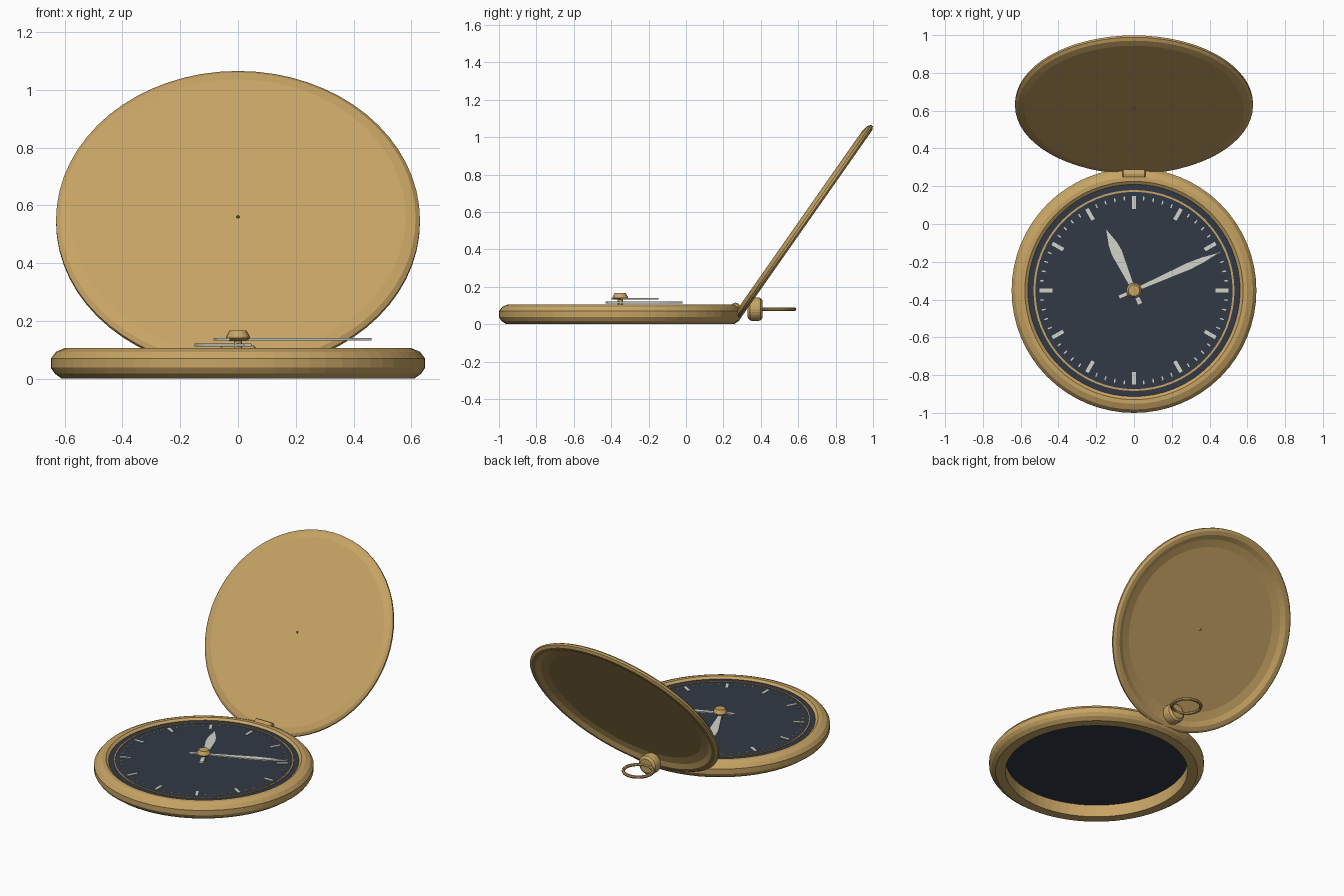
import bpy, bmesh, math
from mathutils import Matrix, Vector

if "Cube" in bpy.data.objects:
    bpy.data.objects.remove(bpy.data.objects["Cube"])

SEG = 64
CY = -0.352                      # centre of the watch body in y


def material(name, rgb):
    m = bpy.data.materials.new(name)
    m.diffuse_color = (*rgb, 1)
    m.use_nodes = True
    m.node_tree.nodes["Principled BSDF"].inputs["Base Color"].default_value = m.diffuse_color
    return m


GOLD = material("gold", (0.57, 0.37, 0.127))
NAVY = material("navy", (0.031, 0.041, 0.061))
PALE = material("pale_silver", (0.64, 0.66, 0.59))


def finish(name, bm, mat, matrix=Matrix()):
    bmesh.ops.recalc_face_normals(bm, faces=bm.faces)
    me = bpy.data.meshes.new(name)
    bm.to_mesh(me)
    bm.free()
    me.materials.append(mat)
    ob = bpy.data.objects.new(name, me)
    ob.matrix_world = matrix
    bpy.context.collection.objects.link(ob)
    return ob


def lathe(name, profile, mat, matrix=Matrix(), seg=SEG, closed=True):
    """Revolve (radius, height) points round z; closed joins last to first, else caps the ends."""
    bm = bmesh.new()
    rings = [[bm.verts.new((r * math.cos(2 * math.pi * i / seg),
                            r * math.sin(2 * math.pi * i / seg), z)) for i in range(seg)]
             for r, z in profile]
    pairs = list(zip(rings, rings[1:]))
    if closed:
        pairs.append((rings[-1], rings[0]))
    else:
        bm.faces.new(rings[0])
        bm.faces.new(rings[-1])
    for a, b in pairs:
        for i in range(seg):
            j = (i + 1) % seg
            bm.faces.new((a[i], a[j], b[j], b[i]))
    return finish(name, bm, mat, matrix)


def hand(name, half, z0, z1, angle):
    """Symmetric outline of (distance, half width) points, extruded upwards."""
    pts = half + [(d, -w) for d, w in reversed(half) if w > 0]
    bm = bmesh.new()
    face = bm.faces.new([bm.verts.new((d, w, z0)) for d, w in pts])
    ext = bmesh.ops.extrude_face_region(bm, geom=[face])["geom"]
    bmesh.ops.translate(bm, vec=(0, 0, z1 - z0),
                        verts=[v for v in ext if isinstance(v, bmesh.types.BMVert)])
    return finish(name, bm, PALE, BODY @ Matrix.Rotation(math.radians(angle), 4, 'Z'))


BODY = Matrix.Translation((0, CY, 0))

# Case ring, open underneath
lathe("case", [(0.55, 0), (0.61, 0), (0.635, 0.018), (0.648, 0.038), (0.648, 0.07),
               (0.63, 0.093), (0.60, 0.106), (0.578, 0.106), (0.567, 0.098), (0.55, 0.085)],
      GOLD, BODY)

# Dial plate and its thin ring
lathe("dial", [(0.568, 0.08), (0.568, 0.094)], NAVY, BODY, closed=False)
lathe("dial_ring", [(0.522, 0.09), (0.532, 0.09), (0.532, 0.098), (0.522, 0.098)], GOLD, BODY)

# Hour and minute marks
bm = bmesh.new()
for i in range(60):
    r0, width = (0.432, 0.02) if i % 5 == 0 else (0.478, 0.007)
    r1 = 0.499
    m = (Matrix.Rotation(math.radians(6 * i), 4, 'Z')
         @ Matrix.Translation(((r0 + r1) / 2, 0, 0.0955))
         @ Matrix.Diagonal((r1 - r0, width, 0.005, 1)))
    bmesh.ops.create_cube(bm, size=1, matrix=m)
finish("dial_marks", bm, PALE, BODY)

# Hands
hand("hour_hand", [(-0.08, 0.014), (0.0, 0.012), (0.06, 0.016), (0.22, 0.031),
                   (0.27, 0.026), (0.365, 0)], 0.111, 0.122, 114.5)
hand("minute_hand", [(-0.088, 0.011), (0.0, 0.010), (0.06, 0.012), (0.32, 0.021),
                     (0.40, 0.016), (0.505, 0)], 0.132, 0.14, 24)

# Centre pin and hub
lathe("hand_pin", [(0.014, 0.085), (0.014, 0.14)], GOLD, BODY, 16, False)
lathe("hand_hub", [(0.03, 0.131), (0.041, 0.14), (0.041, 0.146), (0.03, 0.166)],
      GOLD, BODY, 16, False)

# Open lid: shallow dish with a pinhole, leaning back
lid_matrix = Matrix.Translation((0, 0.629, 0.548)) @ Matrix.Rotation(math.radians(55), 4, 'X')
lathe("lid", [(0.006, 0.022), (0.58, 0.022), (0.615, 0.014), (0.63, 0.002), (0.63, -0.01),
              (0.615, -0.02), (0.59, -0.02), (0.56, -0.004), (0.51, 0.006), (0.006, 0.006)],
      GOLD, lid_matrix)

# Hinge barrel
along_x = Matrix.Translation((0, 0.265, 0.09)) @ Matrix.Rotation(math.pi / 2, 4, 'Y')
lathe("hinge", [(0.018, -0.062), (0.025, -0.055), (0.025, 0.055), (0.018, 0.062)],
      GOLD, along_x, 16, False)

# Crown behind the case
along_y = Matrix.Translation((0, 0.37, 0.08)) @ Matrix.Rotation(-math.pi / 2, 4, 'X')
lathe("crown", [(0.045, -0.04), (0.06, -0.028), (0.063, -0.015), (0.063, 0.015),
                (0.06, 0.028), (0.045, 0.04)], GOLD, along_y, 24, False)

# Bow ring lying flat
bow = [(0.088 + 0.01 * math.cos(a * math.pi / 4), 0.01 * math.sin(a * math.pi / 4))
       for a in range(8)]
lathe("bow_ring", bow, GOLD, Matrix.Translation((0, 0.492, 0.08)), 32)
